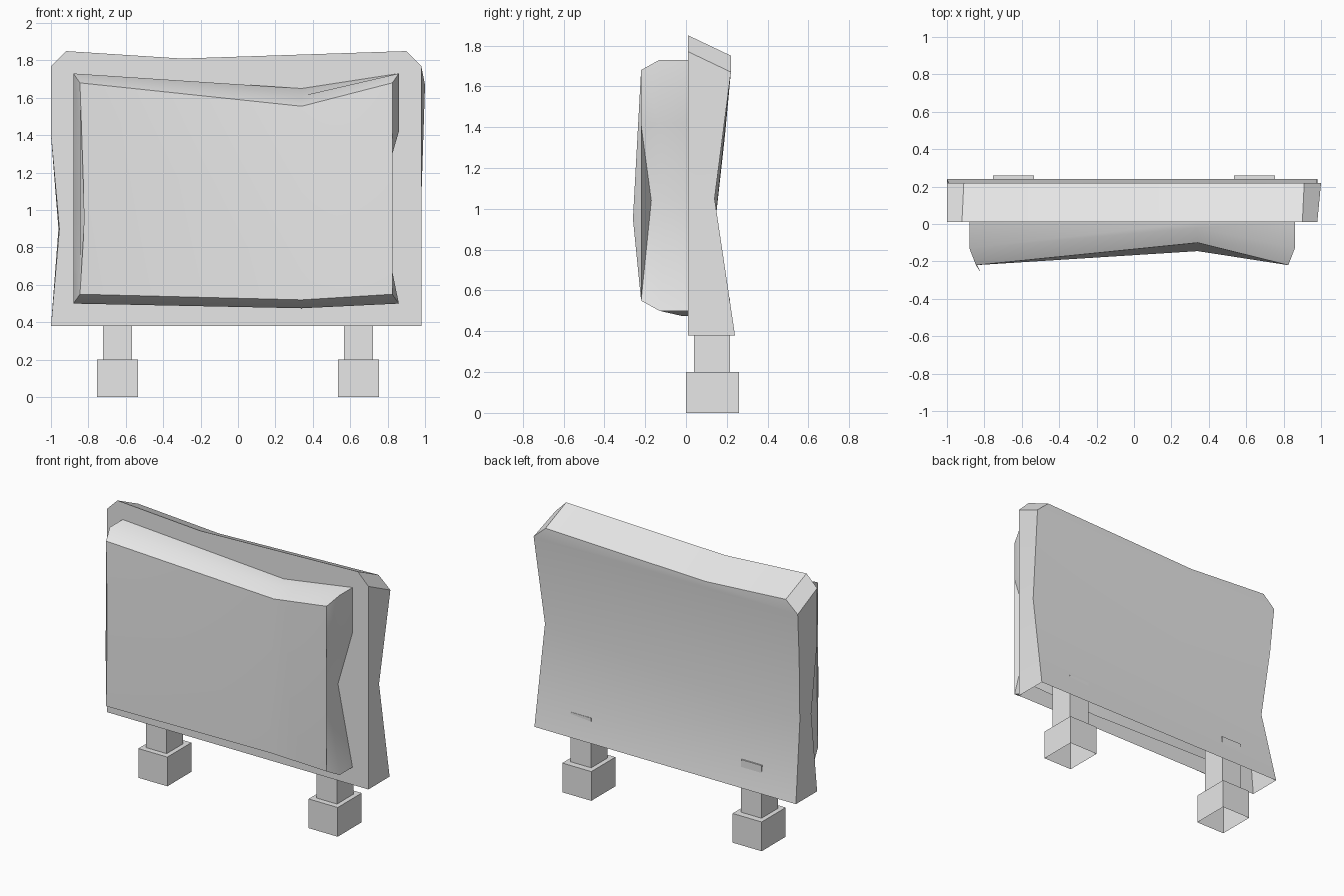
import bpy
import bmesh
import math

cube = bpy.data.objects.get("Cube")
if cube:
    bpy.data.objects.remove(cube, do_unlink=True)

# One plain grey for the whole model
grey = bpy.data.materials.new("plain grey")
grey.use_nodes = True
colour = (0.8, 0.8, 0.8, 1)
grey.diffuse_color = colour
grey.node_tree.nodes["Principled BSDF"].inputs["Base Color"].default_value = colour


def make_object(name, bm, smooth=False):
    bmesh.ops.recalc_face_normals(bm, faces=bm.faces)
    mesh = bpy.data.meshes.new(name)
    bm.to_mesh(mesh)
    bm.free()
    mesh.materials.append(grey)
    obj = bpy.data.objects.new(name, mesh)
    bpy.context.collection.objects.link(obj)
    if smooth:
        bpy.ops.object.select_all(action="DESELECT")
        obj.select_set(True)
        bpy.context.view_layer.objects.active = obj
        bpy.ops.object.shade_smooth_by_angle(angle=math.radians(35))
    return obj


def add_loop(bm, outline, depths):
    """Place an (x, z) outline at one depth, or at one depth per point."""
    if not isinstance(depths, list):
        depths = [depths] * len(outline)
    return [bm.verts.new((x, y, z)) for (x, z), y in zip(outline, depths)]


def wall(bm, first, second, skip=()):
    """Join two matching loops with quads, leaving the skipped spans open."""
    count = len(first)
    for i in range(count):
        if i not in skip:
            j = (i + 1) % count
            bm.faces.new((first[i], first[j], second[j], second[i]))


def closed_edges(bm, loop):
    edges = []
    for a, b in zip(loop, loop[1:] + loop[:1]):
        edges.append(bm.edges.get((a, b)) or bm.edges.new((a, b)))
    return edges


def cap(bm, loop, *polygons):
    faces = [bm.faces.new([loop[i] for i in p]) for p in polygons]
    bmesh.ops.triangulate(bm, faces=faces)


FRONT = 0.01

# Board outlines, starting at the lower left corner
board_front = [(-1, .38), (.98, .38), (.98, 1.05), (.98, 1.77), (.9, 1.85),
               (-.3, 1.81), (-.92, 1.85), (-1, 1.77), (-1, 1.4), (-.955, .9)]
board_back = [(-1, .38), (.98, .38), (.97, 1.05), (1, 1.67), (.91, 1.75),
              (-.3, 1.71), (-.91, 1.75), (-1, 1.67), (-.99, 1.35), (-.96, .9)]
back_depth = [.24, .24, .14, .22, .22, .22, .22, .22, .19, .14]

# Raised panel outlines, in the same direction
panel_rim = [(-.88, .5), (.34, .475), (.86, .5), (.75, 1.04), (.86, 1.42),
             (.86, 1.73), (.34, 1.61), (-.88, 1.73), (-.88, 1.4), (-.88, .95)]
rim_depth = [-.13, -.02, -.13, -.1, -.13, -.13, -.02, -.13, -.13, -.13]
panel_face = [(-.845, .55), (.34, .52), (.825, .55), (.74, 1.04), (.825, 1.41),
              (.825, 1.68), (.34, 1.555), (-.845, 1.68), (-.84, 1.4), (-.82, .95)]
face_depth = [-.22, -.145, -.22, -.17, -.22, -.22, -.1, -.22, -.22, -.26]
panel_base = list(panel_rim)
panel_base[6] = (.34, 1.65)

# Board and panel form one shell, open underneath
bm = bmesh.new()
front = add_loop(bm, board_front, FRONT)
back = add_loop(bm, board_back, back_depth)
base = add_loop(bm, panel_base, FRONT)
rim = add_loop(bm, panel_rim, rim_depth)
face = add_loop(bm, panel_face, face_depth)

wall(bm, front, back, skip=(0,))
wall(bm, base, rim)
wall(bm, rim, face)
cap(bm, back, (0, 1, 2, 9), (9, 2, 3, 7, 8), (7, 3, 4, 5, 6))
cap(bm, face, (0, 1, 6, 7, 8, 9), (1, 2, 3, 4, 5, 6))
rings = closed_edges(bm, front) + closed_edges(bm, base)
bmesh.ops.triangle_fill(bm, use_beauty=True, edges=rings)
make_object("cushioned_board", bm, smooth=True)


def open_box(name, x, y, width, depth, bottom, top):
    """A box with no underside."""
    bm = bmesh.new()
    bmesh.ops.create_cube(bm, size=1)
    for v in bm.verts:
        v.co = (x + v.co.x * width, y + v.co.y * depth,
                bottom + (v.co.z + .5) * (top - bottom))
    under = [f for f in bm.faces if all(v.co.z < bottom + .001 for v in f.verts)]
    bmesh.ops.recalc_face_normals(bm, faces=bm.faces)
    bmesh.ops.delete(bm, geom=under, context="FACES_ONLY")
    return make_object(name, bm)


# Two posts, each on a square foot
for side, x, top in (("right", -.645, .56), ("left", .645, .54)):
    open_box(side + "_post", x, .127, .156, .176, .2, top)
    open_box(side + "_foot", x, .13, .22, .26, 0, .2)
